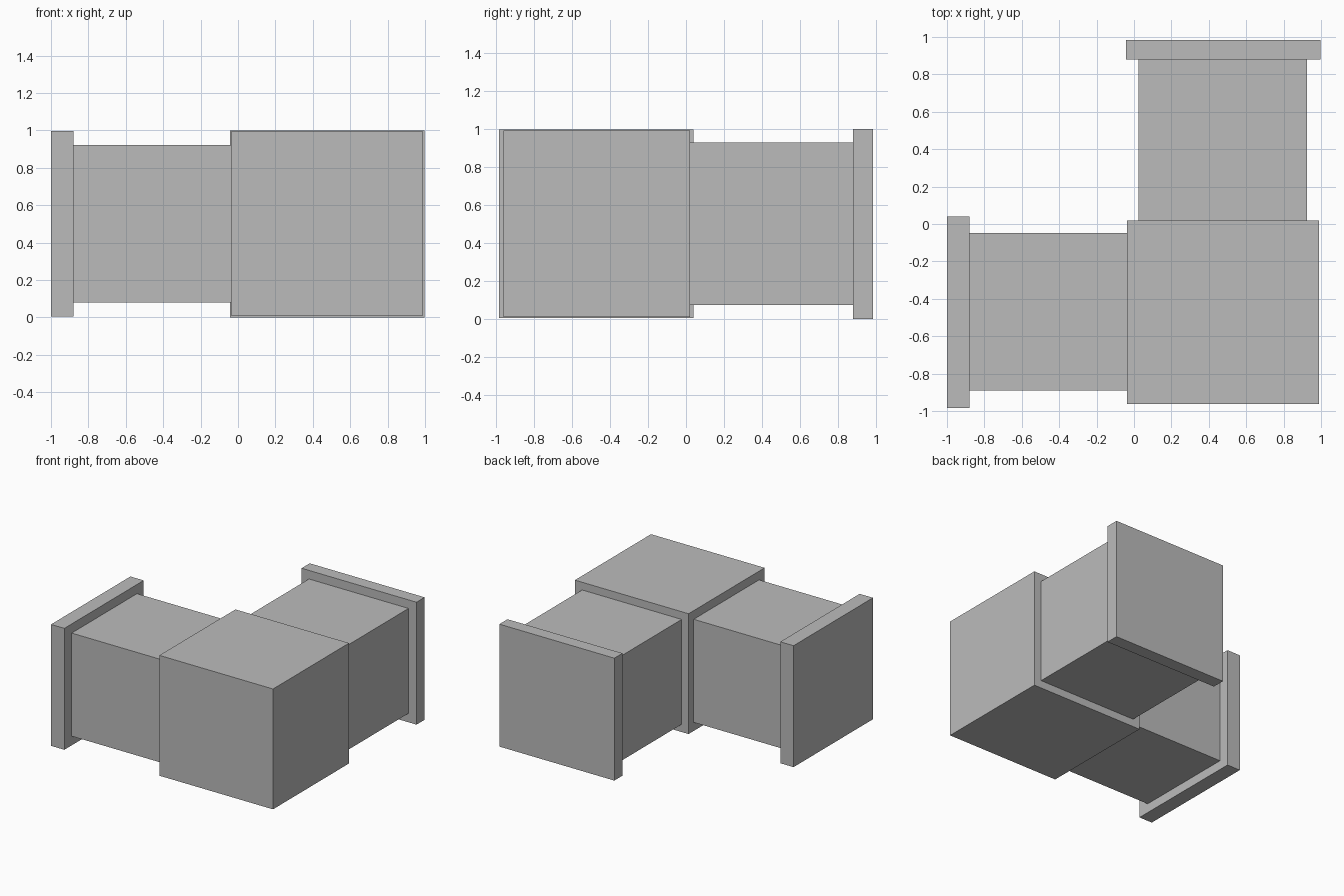
import bpy
from mathutils import Vector

old = bpy.data.objects.get("Cube")
if old:
    bpy.data.objects.remove(old, do_unlink=True)

# Single plain grey
grey = bpy.data.materials.new("plain_grey")
grey.use_nodes = True
colour = (0.5, 0.5, 0.5, 1)
grey.diffuse_color = colour
grey.node_tree.nodes["Principled BSDF"].inputs["Base Color"].default_value = colour


def box(name, low, high):
    """Flat-shaded box between two opposite corners."""
    low, high = Vector(low), Vector(high)
    bpy.ops.mesh.primitive_cube_add(size=1, location=(low + high) / 2)
    obj = bpy.context.object
    obj.name = name
    obj.scale = high - low
    bpy.ops.object.transform_apply(location=False, rotation=False, scale=True)
    obj.data.materials.append(grey)
    return obj


# Corner block joining the two arms
box("corner_block", (-0.037, -0.962, 0.01), (0.99, 0.02, 0.993))

# Arm and end flange running to the right side
box("right_arm", (-0.88, -0.89, 0.08), (-0.037, -0.047, 0.922))
box("right_flange", (-1, -0.985, 0.005), (-0.88, 0.04, 0.997))

# Arm and end flange running to the back
box("back_arm", (0.025, 0.02, 0.073), (0.925, 0.88, 0.93))
box("back_flange", (-0.042, 0.88, 0), (0.997, 0.985, 1))
